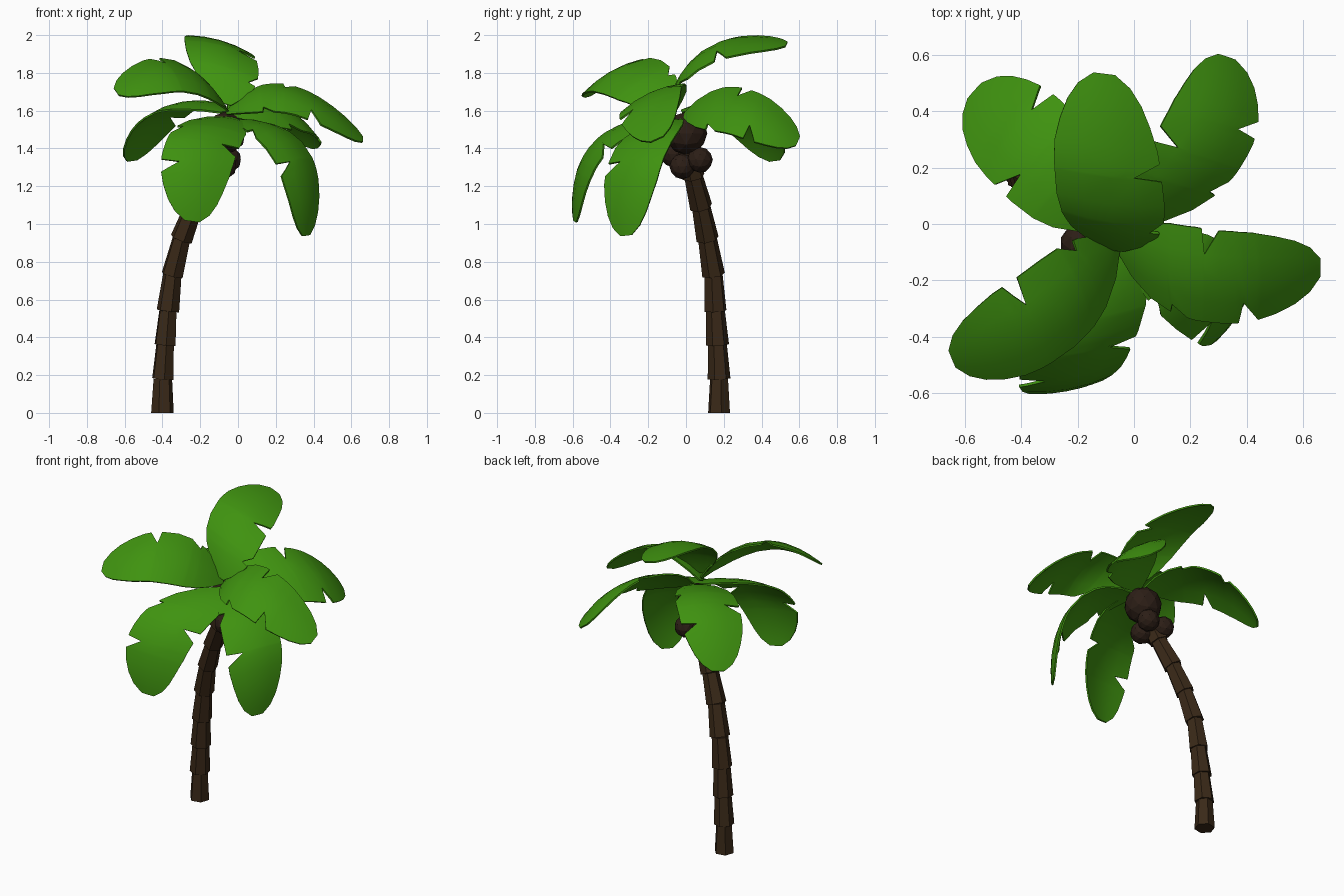
import bpy, bmesh
from mathutils import Vector, Matrix

if "Cube" in bpy.data.objects:
    bpy.data.objects.remove(bpy.data.objects["Cube"])


def material(name, color):
    m = bpy.data.materials.new(name)
    m.diffuse_color = (*color, 1)
    m.use_nodes = True
    m.node_tree.nodes["Principled BSDF"].inputs["Base Color"].default_value = m.diffuse_color
    return m


GREEN = material("leaf_green", (0.05, 0.29, 0.005))
BARK = material("bark_brown", (0.042, 0.022, 0.009))
NUT = material("nut_brown", (0.025, 0.013, 0.008))


def make_object(name, bm, mat):
    bmesh.ops.recalc_face_normals(bm, faces=bm.faces)
    mesh = bpy.data.meshes.new(name)
    bm.to_mesh(mesh)
    bm.free()
    mesh.materials.append(mat)
    ob = bpy.data.objects.new(name, mesh)
    bpy.context.collection.objects.link(ob)
    return ob


# Trunk: stacked tapered hexagonal segments along a bent path
path = [Vector(p) for p in (
    (-0.40, 0.175, 0), (-0.398, 0.175, 0.18), (-0.386, 0.167, 0.36),
    (-0.371, 0.156, 0.54), (-0.348, 0.146, 0.73), (-0.30, 0.114, 0.92),
    (-0.235, 0.08, 1.09), (-0.16, 0.04, 1.25), (-0.08, 0.0, 1.44))]
bm = bmesh.new()
for a, b in zip(path, path[1:]):
    axis = b - a
    turn = axis.to_track_quat('Z', 'Y').to_matrix().to_4x4()
    place = Matrix.Translation((a + b) / 2) @ turn @ Matrix.Rotation(0.2, 4, 'Z')
    bmesh.ops.create_cone(bm, cap_ends=True, segments=6, radius1=0.061,
                          radius2=0.05, depth=axis.length, matrix=place)
for v in bm.verts:
    if v.co.z < 0.01:
        v.co.z = 0
make_object("trunk", bm, BARK)


# Crown ball and coconuts
def ball(name, centre, radius):
    bm = bmesh.new()
    bmesh.ops.create_icosphere(bm, subdivisions=2, radius=radius,
                               matrix=Matrix.Translation(centre))
    make_object(name, bm, NUT)


ball("crown_core", (-0.07, 0.0, 1.48), 0.113)
ball("coconut_1", (-0.195, -0.07, 1.37), 0.068)
ball("coconut_2", (-0.075, -0.02, 1.305), 0.068)
ball("coconut_3", (-0.05, 0.074, 1.34), 0.068)
ball("coconut_4", (-0.165, 0.07, 1.335), 0.068)

# Leaf outline: half width along the length, then notches (position, remaining width)
OUTLINE = [(0, .12), (.08, .5), (.18, .8), (.28, .94), (.42, 1), (.62, .99),
           (.72, .95), (.82, .83), (.9, .68), (.96, .48), (1, .2)]
STYLES = {"A": ([(.22, .65), (.58, .45)], []),
          "B": ([(.3, .75), (.66, .5)], [(.47, .5)])}


def interp(points, t):
    for (t0, w0), (t1, w1) in zip(points, points[1:]):
        if t <= t1:
            return w0 + (w1 - w0) * (t - t0) / (t1 - t0)
    return points[-1][1]


def edge_profile(notches):
    pts = list(OUTLINE)
    for n, w in notches:
        lo, hi = n - 0.012, n + 0.08
        pts = [p for p in pts if not lo < p[0] < hi]
        pts += [(lo, interp(OUTLINE, lo)), (n, w), (hi, interp(OUTLINE, hi))]
    return sorted(pts)


def leaf(name, style, base, mid, tip, side, half):
    base, mid, tip = Vector(base), Vector(mid), Vector(tip)
    side = Vector(side).normalized()
    ctrl = mid * 2 - (base + tip) / 2
    right, left = (edge_profile(n) for n in STYLES[style])
    rows = sorted({p[0] for p in right + left})
    bm = bmesh.new()
    grid = []
    for t in rows:
        centre = base * (1 - t) ** 2 + ctrl * 2 * t * (1 - t) + tip * t * t
        tangent = (ctrl - base) * (1 - t) + (tip - ctrl) * t
        up = side.cross(tangent).normalized()
        row = []
        for s in (-1, -.5, 0, .5, 1):
            u = s * interp(right if s > 0 else left, t)
            row.append(bm.verts.new(centre + side * u * half
                                    + up * (0.012 - 0.03 * u * u)))
        grid.append(row)
    for r0, r1 in zip(grid, grid[1:]):
        for i in range(4):
            bm.faces.new((r0[i], r0[i + 1], r1[i + 1], r1[i]))
    ob = make_object(name, bm, GREEN)
    mod = ob.modifiers.new("thickness", 'SOLIDIFY')
    mod.thickness = 0.01
    mod.offset = 0
    bpy.ops.object.select_all(action='DESELECT')
    ob.select_set(True)
    bpy.context.view_layer.objects.active = ob
    bpy.ops.object.modifier_apply(modifier=mod.name)
    bpy.ops.object.shade_smooth_by_angle(angle=0.6)


# Seven arching leaves: base, middle and tip of the midrib, sideways direction, half width
leaf("leaf_right", "B", (-.05, -.07, 1.58), (.27, -.19, 1.675), (.65, -.15, 1.44),
     (0, -.33, -.15), .18)
leaf("leaf_back_right", "B", (-.04, 0, 1.57), (.24, .265, 1.61), (.32, .585, 1.43),
     (.33, -.11, -.25), .2)
leaf("leaf_back_top", "A", (-.06, -.08, 1.63), (-.085, .125, 1.91), (-.11, .53, 1.94),
     (.39, -.05, -.11), .2)
leaf("leaf_back_left", "B", (-.08, 0, 1.58), (-.35, .26, 1.61), (-.555, .465, 1.33),
     (.67, .74, .1), .19)
leaf("leaf_front_left", "A", (-.07, -.07, 1.6), (-.31, -.32, 1.8), (-.64, -.47, 1.69),
     (-.12, .29, .17), .185)
leaf("leaf_front", "B", (-.04, -.06, 1.55), (-.19, -.465, 1.415), (-.245, -.575, 1.015),
     (-.38, -.07, .05), .195)
leaf("leaf_front_right", "A", (-.03, -.04, 1.54), (.285, -.255, 1.385), (.35, -.31, .94),
     (-.18, -.28, -.03), .175)
